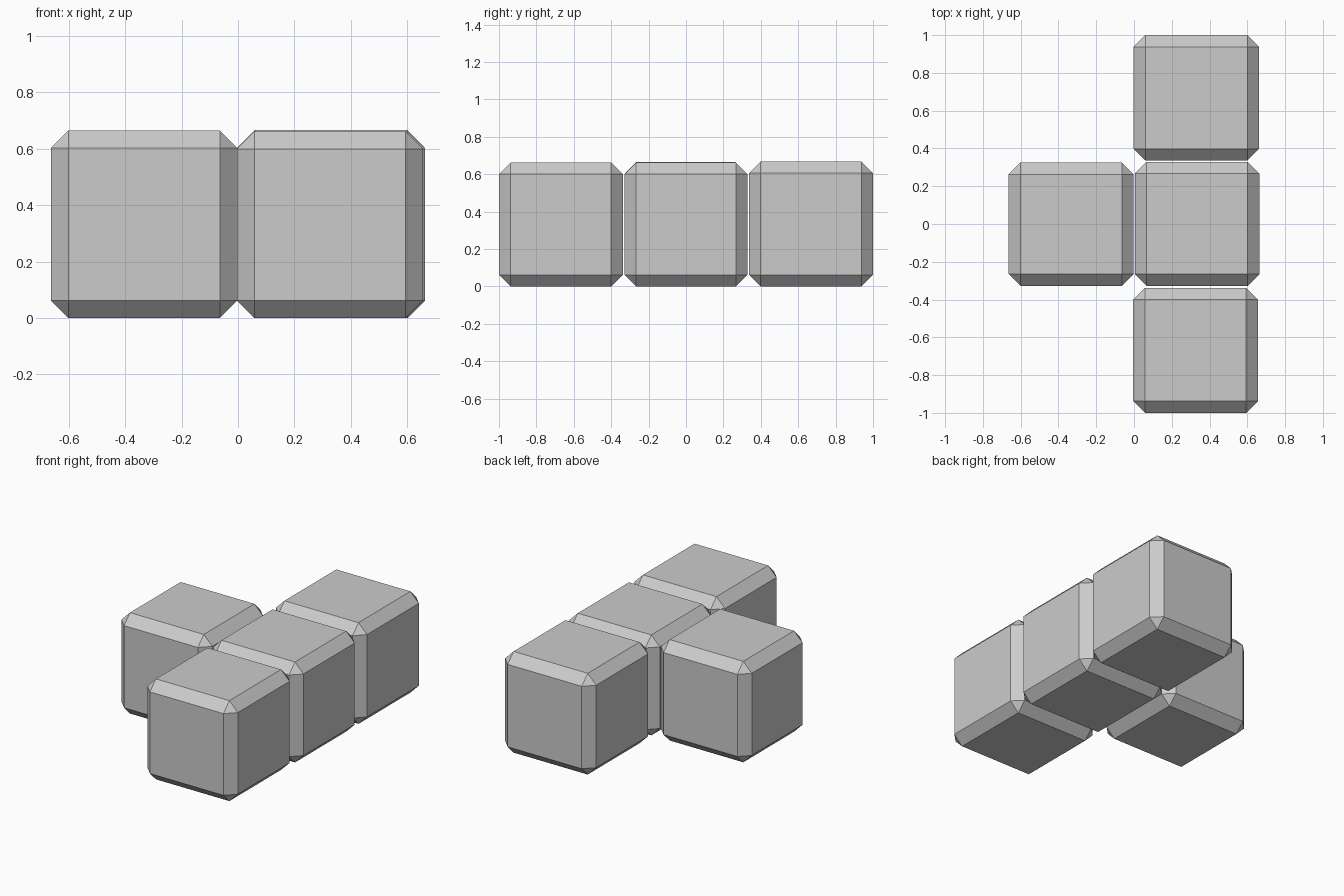
import bpy
import bmesh

if "Cube" in bpy.data.objects:
    bpy.data.objects.remove(bpy.data.objects["Cube"])


def chamfered_block(name, lo, hi, chamfer=0.062):
    """Box between two corners, with every edge cut flat."""
    bm = bmesh.new()
    bmesh.ops.create_cube(bm, size=1)
    for v in bm.verts:
        v.co = [lo[i] + (v.co[i] + 0.5) * (hi[i] - lo[i]) for i in range(3)]
    bmesh.ops.bevel(bm, geom=bm.edges[:], offset=chamfer, offset_type='OFFSET',
                    segments=1, affect='EDGES')
    mesh = bpy.data.meshes.new(name)
    bm.to_mesh(mesh)
    bm.free()
    obj = bpy.data.objects.new(name, mesh)
    bpy.context.collection.objects.link(obj)


# Row of three blocks along y
chamfered_block("front_block", (-0.004, -1.0, 0), (0.656, -0.338, 0.662))
chamfered_block("middle_block", (0.004, -0.328, 0), (0.664, 0.329, 0.662))
chamfered_block("back_block", (-0.002, 0.336, 0), (0.662, 1.0, 0.667))

# Single block on the left, next to the middle one
chamfered_block("side_block", (-0.664, -0.327, 0), (-0.002, 0.325, 0.665))
